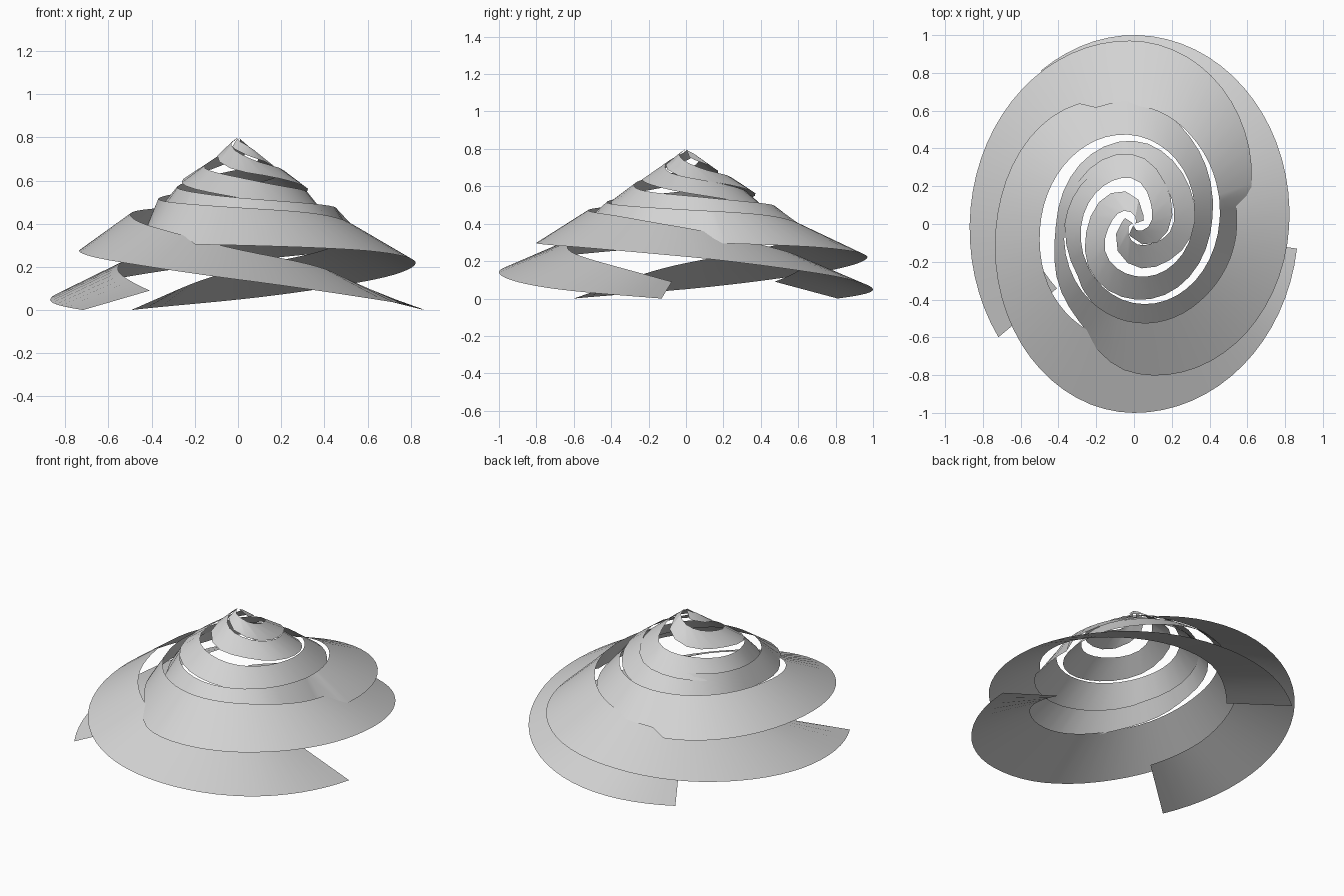
import bpy
from math import cos, sin, radians, degrees

default_cube = bpy.data.objects.get("Cube")
if default_cube:
    bpy.data.objects.remove(default_cube, do_unlink=True)

# One plain grey for every ribbon
grey = bpy.data.materials.new("plain_grey")
grey.use_nodes = True
grey.diffuse_color = (0.65, 0.65, 0.65, 1)
grey.node_tree.nodes["Principled BSDF"].inputs["Base Color"].default_value = (0.65, 0.65, 0.65, 1)

WIDTH_X = 0.87      # the plan is an ellipse, narrower in x
END_TURN = 695      # degrees travelled from rim to tip
SEGMENT = 0.09      # length of one step along the rim
NOTCH = 7           # degrees over which the rim steps inwards


def smooth_curve(keys):
    """Return a function through the keys that never overshoots them."""
    slopes = [(b[1] - a[1]) / (b[0] - a[0]) for a, b in zip(keys, keys[1:])]
    tangents = [slopes[0]]
    for left, right in zip(slopes, slopes[1:]):
        same_way = left * right > 0
        tangents.append(2 * left * right / (left + right) if same_way else 0)
    tangents.append(slopes[-1])

    def value(turn):
        i = 0
        while i < len(keys) - 2 and turn > keys[i + 1][0]:
            i += 1
        (start, low), (stop, high) = keys[i], keys[i + 1]
        span = stop - start
        u = min(max((turn - start) / span, 0), 1)
        ease = u * u * (3 - 2 * u)
        bend_in = u * (1 - u) ** 2 * tangents[i]
        bend_out = u * u * (u - 1) * tangents[i + 1]
        return low + (high - low) * ease + span * (bend_in + bend_out)

    return value


# Shared profile along the spiral: (degrees travelled, value)
outer_height = smooth_curve([
    (0, 0), (36, .05), (82, .14), (126, .225), (172, .28), (215, .3),
    (235, .305), (242, .34), (305, .4), (352, .43), (396, .47), (442, .52),
    (485, .565), (532, .615), (575, .645), (622, .7), (700, .76)])
inner_height = smooth_curve([
    (0, .09), (36, .19), (82, .28), (126, .38), (172, .45), (215, .475),
    (305, .52), (352, .55), (396, .575), (442, .615), (485, .65), (532, .69),
    (575, .73), (622, .77), (700, .8)])
inner_radius = smooth_curve([
    (0, .58), (36, .64), (126, .625), (172, .57), (215, .52), (262, .47),
    (305, .42), (352, .365), (396, .32), (442, .275), (485, .24), (532, .145),
    (575, .1), (622, .05), (700, 0)])
tip_radius = [
    (442, .4), (485, .37), (532, .28), (575, .225), (622, .155), (665, .08), (700, .06)]


def build_ribbon(name, start_angle, notches, rim_radius):
    """Sweep a flat band clockwise, inwards and upwards."""
    outer_radius = smooth_curve(rim_radius + tip_radius)
    turns, turn = [], 0
    while turn < END_TURN:
        turns.append(turn)
        turn += min(degrees(SEGMENT / max(outer_radius(turn), 0.05)), 40)
    # Keep the notches in the rim crisp
    for notch in notches:
        turns = [t for t in turns if not notch - 2 < t < notch + NOTCH + 2]
        turns += [notch, notch + NOTCH]
    turns = sorted(turns + [END_TURN])
    verts, faces = [], []
    for turn in turns:
        angle = radians(start_angle - turn)
        for radius, height in ((outer_radius, outer_height), (inner_radius, inner_height)):
            r = radius(turn)
            verts.append((WIDTH_X * r * cos(angle), r * sin(angle), height(turn)))
    for i in range(0, len(verts) - 2, 2):
        faces.append((i, i + 2, i + 3, i + 1))
    mesh = bpy.data.meshes.new(name)
    mesh.from_pydata(verts, [], faces)
    if mesh.polygons[0].normal.z < 0:
        mesh.flip_normals()
    mesh.materials.append(grey)
    ribbon = bpy.data.objects.new(name, mesh)
    bpy.context.collection.objects.link(ribbon)
    bpy.ops.object.select_all(action='DESELECT')
    ribbon.select_set(True)
    bpy.context.view_layer.objects.active = ribbon
    bpy.ops.object.shade_smooth_by_angle(angle=radians(30))


# Three interleaved ribbons, each with its own rim and notches
build_ribbon("front_spiral_ribbon", -7.5, [235],
             [(0, 1), (82, 1), (172, .84), (235, .72), (242, .66),
              (262, .65), (305, .56), (352, .475), (396, .435)])
build_ribbon("back_spiral_ribbon", 125, [234],
             [(0, .99), (35, 1), (125, .945), (215, .79), (234, .7), (241, .64),
              (270, .56), (305, .475), (352, .455), (396, .44)])
build_ribbon("left_spiral_ribbon", 216, [203, 350],
             [(0, 1.02), (36, 1), (126, .97), (203, .73), (210, .645),
              (245, .625), (270, .6), (306, .55), (350, .46), (357, .44), (396, .42)])
